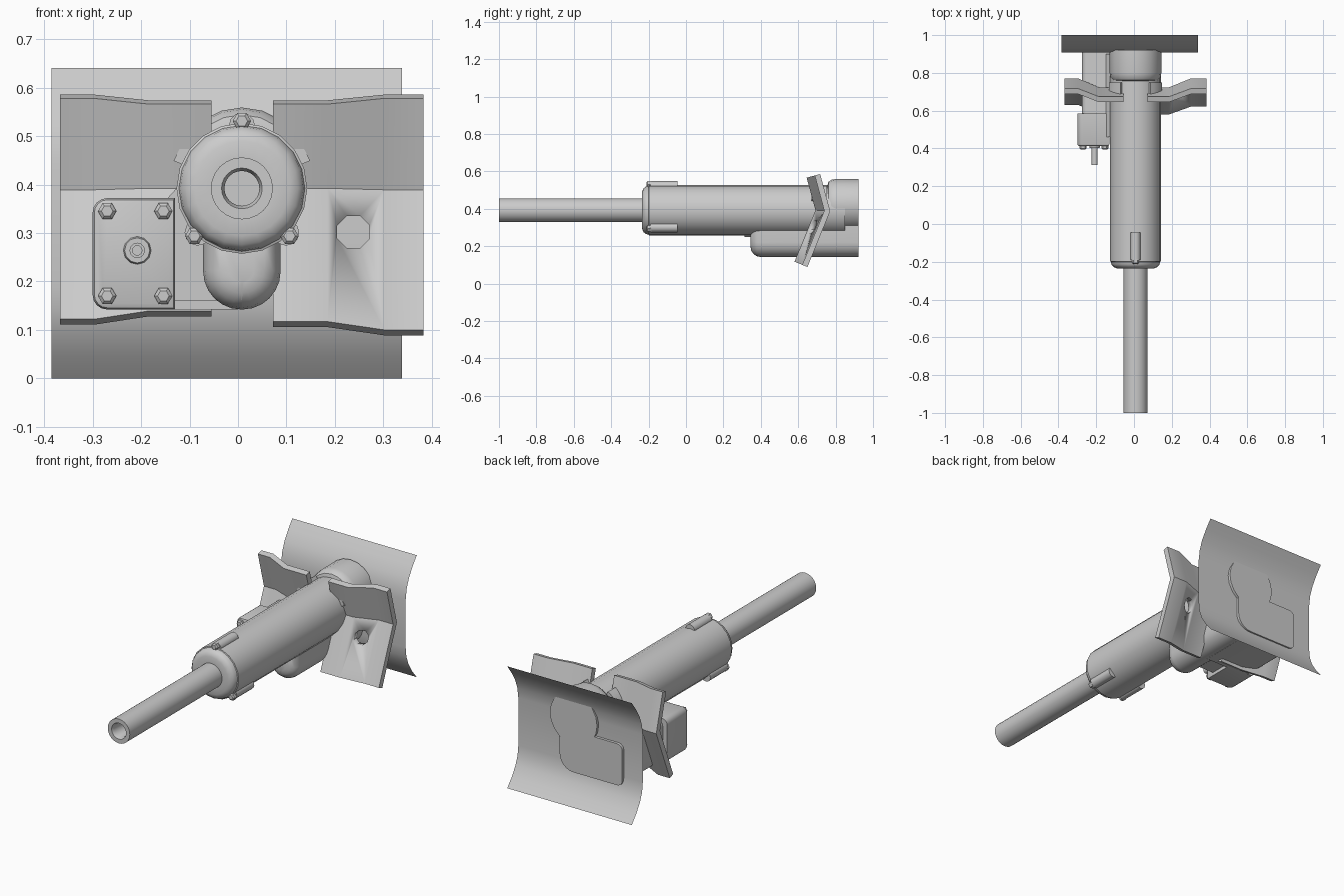
import bpy, bmesh, math
from mathutils import Vector

if "Cube" in bpy.data.objects:
    bpy.data.objects.remove(bpy.data.objects["Cube"])

steel = bpy.data.materials.new("steel_grey")
steel.diffuse_color = (0.6, 0.6, 0.6, 1)
steel.use_nodes = True
steel.node_tree.nodes["Principled BSDF"].inputs["Base Color"].default_value = steel.diffuse_color
AX, AZ = 0.008, 0.392          # gun axis


def finish(name, bm, closed=True):
    if closed:
        bmesh.ops.recalc_face_normals(bm, faces=bm.faces)
    me = bpy.data.meshes.new(name)
    bm.to_mesh(me)
    bm.free()
    me.materials.append(steel)
    ob = bpy.data.objects.new(name, me)
    bpy.context.collection.objects.link(ob)
    me.shade_smooth()
    me.set_sharp_from_angle(angle=math.radians(32))
    return ob


def loft(name, rings, cap=True):
    """Join rings of equal length into a skin."""
    bm = bmesh.new()
    vs = [[bm.verts.new(p) for p in r] for r in rings]
    n = len(vs[0])
    for a, b in zip(vs, vs[1:]):
        for i in range(n):
            bm.faces.new((a[i], a[(i + 1) % n], b[(i + 1) % n], b[i]))
    if cap:
        bm.faces.new(vs[0])
        bm.faces.new(vs[-1])
    return finish(name, bm)


def turned(name, profile, x, z, seg=24, phase=0.0):
    """Turn (radius, y) points around an axis along y."""
    rings = []
    for r, y in profile:
        rings.append([(x + r * math.cos(phase + 2 * math.pi * i / seg), y,
                       z + r * math.sin(phase + 2 * math.pi * i / seg)) for i in range(seg)])
    return loft(name, rings)


def prism(name, pts, y0, y1, bevel=0.0, seg=3):
    """Extrude an (x, z) outline along y, rounding the front rim."""
    bm = bmesh.new()
    f = [bm.verts.new((x, y0, z)) for x, z in pts]
    b = [bm.verts.new((x, y1, z)) for x, z in pts]
    n = len(pts)
    front = bm.faces.new(f)
    bm.faces.new(b)
    for i in range(n):
        bm.faces.new((f[i], f[(i + 1) % n], b[(i + 1) % n], b[i]))
    bmesh.ops.recalc_face_normals(bm, faces=bm.faces)
    if bevel:
        bmesh.ops.bevel(bm, geom=list(front.edges), offset=bevel, segments=seg,
                        profile=0.5, affect='EDGES')
    return finish(name, bm)


def round_rect(x0, x1, z0, z1, radii, seg=4):
    """Corner radii in order: bottom left, bottom right, top right, top left."""
    corners = [(x0, z0, 1, 1, 180), (x1, z0, -1, 1, 270), (x1, z1, -1, -1, 0), (x0, z1, 1, -1, 90)]
    pts = []
    for (x, z, sx, sz, a0), r in zip(corners, radii):
        if r == 0:
            pts.append((x, z))
            continue
        for i in range(seg + 1):
            a = math.radians(a0 + 90 * i / seg)
            pts.append((x + sx * r + r * math.cos(a), z + sz * r + r * math.sin(a)))
    return pts


# barrel with bore
turned("barrel", [(0.036, -0.90), (0.036, -0.985), (0.042, -1.0), (0.064, -1.0), (0.064, -0.15)],
       AX, AZ, 24)

# sleeve with rounded front
turned("sleeve", [(0.064, -0.235), (0.098, -0.235), (0.116, -0.228), (0.127, -0.215),
                  (0.130, -0.200), (0.135, -0.198), (0.135, 0.85)], AX, AZ, 20)

# rear housing behind the sleeve
turned("rear_housing", [(0.10, 0.755), (0.122, 0.762), (0.133, 0.778), (0.137, 0.80), (0.137, 0.922)],
       AX, 0.422, 20)

# lower recoil tube with round belly
prism("recoil_tube", round_rect(-0.072, 0.088, 0.142, 0.31, (0.079, 0.079, 0, 0), 6),
      0.345, 0.922, 0.055, 4)

# side boxes
prism("rear_side_box", round_rect(-0.275, 0.0, 0.142, 0.36, (0.03, 0, 0, 0.03)), 0.57, 0.922)
prism("front_side_box", round_rect(-0.30, -0.13, 0.142, 0.372, (0.03, 0, 0, 0.03)), 0.412, 0.585, 0.012, 2)
prism("box_web", [(-0.16, 0.16), (0.0, 0.16), (0.0, 0.40), (-0.12, 0.40), (-0.147, 0.37)], 0.46, 0.90)
for x in (-0.27, -0.154):
    for z in (0.17, 0.345):
        turned("box_bolt", [(0.012, 0.395), (0.019, 0.401), (0.019, 0.42)], x, z, 6)

# sighting tube on the side box
turned("sight_flange", [(0.026, 0.402), (0.031, 0.42)], -0.208, 0.264, 12)
turned("sight_tube", [(0.010, 0.34), (0.010, 0.312), (0.016, 0.312), (0.016, 0.42)], -0.208, 0.264, 12)

# three bolted lugs around the sleeve front
for deg in (90, 225, 315):
    a = math.radians(deg)
    x, z = AX + 0.139 * math.cos(a), AZ + 0.139 * math.sin(a)
    turned("sleeve_lug", [(0.027, -0.19), (0.027, -0.045)], x - 0.01 * math.cos(a),
           z - 0.01 * math.sin(a), 12)
    turned("lug_bolt", [(0.012, -0.212), (0.019, -0.206), (0.019, -0.185)], x, z, 6)


# folded side wings, stepped back towards the outside
def wing(name, xs, low):
    top, bend = Vector((0.645, 0.566)), Vector((0.692, 0.392))
    foot = bend.lerp(Vector((0.580, 0.117)), low)
    u, v = (top - bend).normalized(), (bend - foot).normalized()
    n1, n2 = Vector((u.y, -u.x)), Vector((v.y, -v.x))
    m = (n1 + n2) / (1 + n1.dot(n2))
    rings = []
    for x, d in zip(xs, (0, 0, 0.045, 0.045)):
        e = d + 0.030
        ring = [top + n1 * d, bend + m * d, foot + n2 * d, foot + n2 * e, bend + m * e, top + n1 * e]
        rings.append([(x, p.x, p.y) for p in ring])
    return loft(name, rings)


right_wing = wing("right_wing", (0.072, 0.185, 0.302, 0.383), 1.0)
wing("left_wing", (-0.055, -0.185, -0.297, -0.367), 0.92)

# round opening through the right wing
cutter = turned("wing_hole_cutter", [(0.036, 0.5), (0.036, 0.85)], 0.238, 0.302, 8, math.pi / 8)
cutter.hide_render = True
cutter.display_type = 'WIRE'
cut = right_wing.modifiers.new("hole", 'BOOLEAN')
cut.operation = 'DIFFERENCE'
cut.solver = 'EXACT'
cut.object = cutter
bpy.context.view_layer.objects.active = right_wing
bpy.ops.object.modifier_apply(modifier="hole")
bpy.data.objects.remove(cutter)

# curved collar strips joining wings and sleeve
for start in (22, 122):
    ring_pts = []
    for i in range(5):
        a = math.radians(start + 9 * i)
        ring_pts.append([(AX + r * math.cos(a), y, AZ + r * math.sin(a))
                         for r, y in ((0.13, 0.67), (0.152, 0.67), (0.152, 0.75), (0.13, 0.75))])
    loft("collar_strip", ring_pts)

# thin rear shield, curling back at top and bottom
profile = [(1.0, 0.64), (0.966, 0.595), (0.935, 0.545), (0.916, 0.495), (0.908, 0.44),
           (0.908, 0.19), (0.914, 0.14), (0.931, 0.095), (0.962, 0.045), (1.0, 0.0)]
bm = bmesh.new()
left = [bm.verts.new((-0.385, y, z)) for y, z in profile]
right = [bm.verts.new((0.338, y, z)) for y, z in profile]
for i in range(len(profile) - 1):
    bm.faces.new((left[i], left[i + 1], right[i + 1], right[i]))
finish("rear_shield", bm, closed=False)
